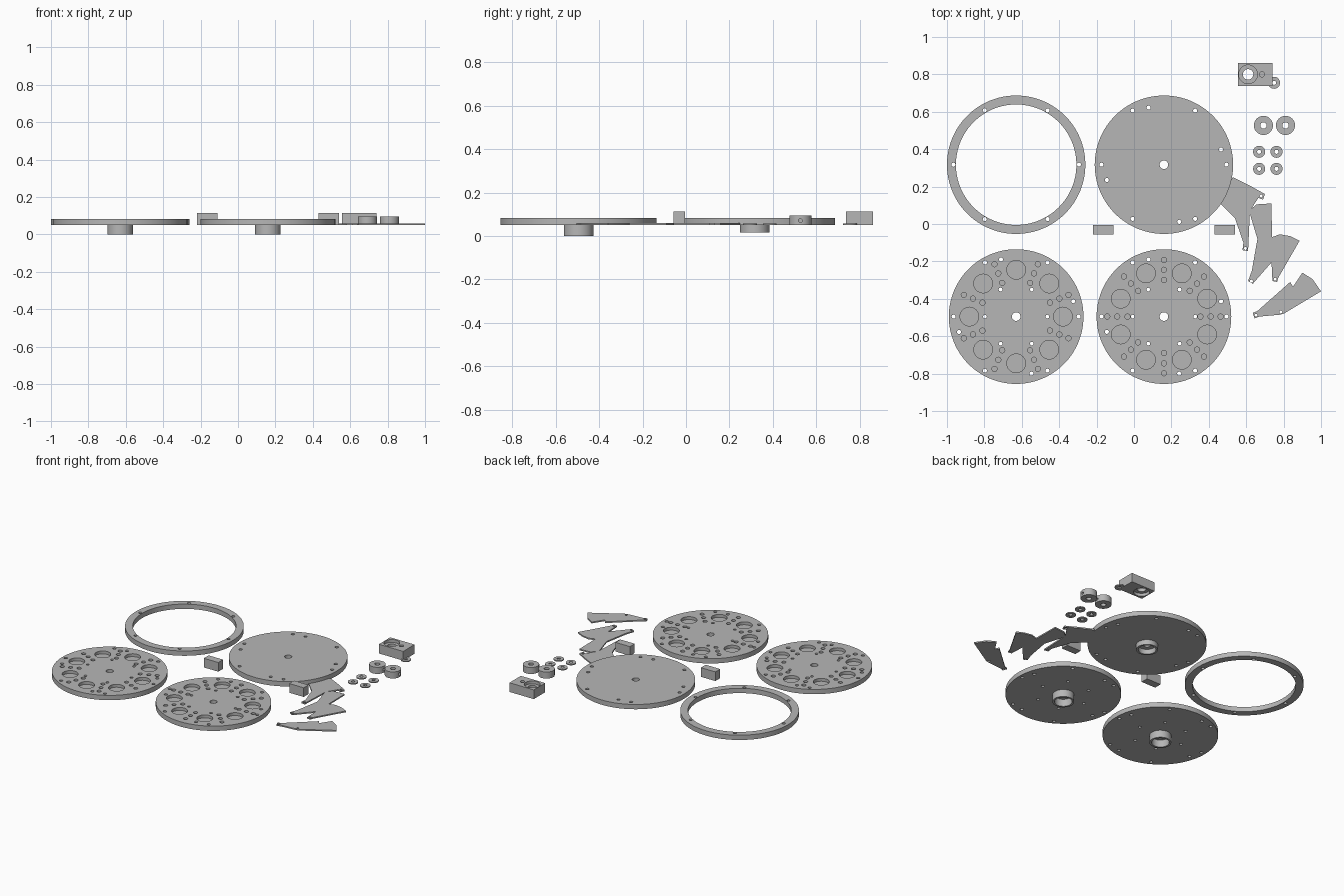
import bpy, bmesh
from math import radians, cos, sin
from mathutils import Matrix, Vector

cube = bpy.data.objects.get("Cube")
if cube:
    bpy.data.objects.remove(cube, do_unlink=True)

grey = bpy.data.materials.new("plain grey")
grey.use_nodes = True
grey.diffuse_color = (0.47, 0.47, 0.47, 1)
grey.node_tree.nodes["Principled BSDF"].inputs["Base Color"].default_value = grey.diffuse_color

BASE, TOP, FLOOR = 0.05, 0.083, 0.063
parts = []


def finish(name, bm):
    mesh = bpy.data.meshes.new(name)
    bmesh.ops.recalc_face_normals(bm, faces=bm.faces)
    bm.to_mesh(mesh)
    bm.free()
    mesh.materials.append(grey)
    ob = bpy.data.objects.new(name, mesh)
    bpy.context.collection.objects.link(ob)
    return ob


def add_cylinder(bm, x, y, r, z0, z1, sides):
    bmesh.ops.create_cone(bm, cap_ends=True, segments=sides, radius1=r, radius2=r, depth=z1 - z0,
                          matrix=Matrix.Translation((x, y, (z0 + z1) / 2)))


def cylinder(name, x, y, r, z0, z1, sides=96):
    bm = bmesh.new()
    add_cylinder(bm, x, y, r, z0, z1, sides)
    ob = finish(name, bm)
    parts.append(ob)
    return ob


def box(name, x0, x1, y0, y1, z0, z1):
    bm = bmesh.new()
    size = Vector((x1 - x0, y1 - y0, z1 - z0))
    mid = Vector((x0 + x1, y0 + y1, z0 + z1)) / 2
    bmesh.ops.create_cube(bm, size=1, matrix=Matrix.Translation(mid) @ Matrix.Diagonal(size).to_4x4())
    ob = finish(name, bm)
    parts.append(ob)
    return ob


def subtract(ob, cutter):
    mod = ob.modifiers.new("cut", "BOOLEAN")
    mod.operation, mod.solver, mod.object = "DIFFERENCE", "EXACT", cutter
    deps = bpy.context.evaluated_depsgraph_get()
    mesh = bpy.data.meshes.new_from_object(ob.evaluated_get(deps))
    ob.modifiers.clear()
    ob.data = mesh
    bpy.data.objects.remove(cutter, do_unlink=True)


def drill(ob, holes, z0=-1, z1=1):
    """Cut round holes (x, y, radius) between two heights."""
    bm = bmesh.new()
    for x, y, r in holes:
        sides = 128 if r > 0.2 else 32 if r > 0.02 else 16
        add_cylinder(bm, x, y, r, z0, z1, sides)
    subtract(ob, finish("cutter", bm))


def polar(cx, cy, radius, count, start, r):
    """Holes evenly spaced on a circle."""
    angles = [radians(start + 360 * i / count) for i in range(count)]
    return [(cx + radius * cos(a), cy + radius * sin(a), r) for a in angles]


def tube(name, x, y, r, bore, z0, z1):
    ob = cylinder(name, x, y, r, z0, z1, 48)
    drill(ob, [(x, y, bore)])
    return ob


def plate(name, points, holes):
    """Thin flat blade from an outline."""
    bm = bmesh.new()
    face = bm.faces.new([bm.verts.new((x, y, BASE)) for x, y in points])
    ext = bmesh.ops.extrude_face_region(bm, geom=[face], use_keep_orig=True)
    verts = [v for v in ext["geom"] if isinstance(v, bmesh.types.BMVert)]
    bmesh.ops.translate(bm, verts=verts, vec=(0, 0, 0.009))
    ob = finish(name, bm)
    parts.append(ob)
    drill(ob, [(x, y, 0.008) for x, y in holes])


# Clamp ring
ring = cylinder("clamp_ring", -0.63, 0.317, 0.37, BASE, TOP, 128)
drill(ring, [(-0.63, 0.317, 0.322)])
drill(ring, polar(-0.63, 0.317, 0.336, 6, 0, 0.011))


# Discs with bolt holes and a hollow hub underneath
def disc(name, x, y, r, hub_bottom, turn=None):
    ob = cylinder(name, x, y, r, BASE, TOP, 128)
    through = [(x, y, 0.023)] + polar(x, y, 0.334, 6, 0, 0.011) + polar(x, y, 0.316, 4, 15, 0.011)
    if turn is not None:
        through += polar(x, y, 0.167, 6, 0, 0.01)
        pockets = polar(x, y, 0.25, 8, turn, 0.05)
        for radius in (0.195, 0.25, 0.303):
            pockets += polar(x, y, radius, 8, turn + 22.5, 0.014)
        drill(ob, pockets, FLOOR, 1)
    drill(ob, through)
    tube(name + "_hub", x, y, 0.068, 0.055, hub_bottom, BASE)


disc("cover_disc", 0.16, 0.317, 0.37, 0.016)
disc("left_pocket_disc", 0.16, -0.495, 0.36, 0, 22.5)
disc("right_pocket_disc", -0.63, -0.495, 0.36, 0, 0)

# Small blocks
for side, x in (("right", -0.22), ("left", 0.43)):
    box(side + "_block", x, x + 0.11, -0.057, -0.005, BASE, 0.113)

# Mount block with counterbored shaft hole
mount = box("mount_block", 0.555, 0.74, 0.738, 0.862, BASE, 0.113)
drill(mount, [(0.61, 0.8, 0.05), (0.684, 0.8, 0.014)], 0.093, 1)
drill(mount, [(0.61, 0.8, 0.05)], -1, 0.07)
drill(mount, [(0.61, 0.8, 0.028)])

# Collars with a set screw hole, and washers
for i, x in enumerate((0.692, 0.81)):
    collar = tube(f"collar_{i + 1}", x, 0.527, 0.051, 0.017, BASE, 0.095)
    bm = bmesh.new()
    bmesh.ops.create_cone(bm, cap_ends=True, segments=16, radius1=0.009, radius2=0.009, depth=0.06,
                          matrix=Matrix.Translation((x + 0.035, 0.527, 0.071)) @ Matrix.Rotation(radians(90), 4, "Y"))
    subtract(collar, finish("cutter", bm))
spots = [(x, y) for x in (0.669, 0.762) for y in (0.295, 0.386)] + [(0.749, 0.755)]
for i, (x, y) in enumerate(spots):
    tube(f"washer_{i + 1}", x, y, 0.032, 0.011, BASE, 0.057)

# Shutter blades
plate("blade_1", [(0.43, 0.14), (0.53, 0.25), (0.62, 0.205), (0.7, 0.16), (0.69, 0.13), (0.665, 0.14),
                  (0.62, 0.07), (0.61, -0.145), (0.58, -0.14), (0.585, -0.1), (0.54, 0.03)],
      [(0.68, 0.15), (0.596, -0.13)])
plate("blade_2", [(0.615, 0.07), (0.655, 0.105), (0.735, 0.11), (0.74, -0.2), (0.635, -0.32),
                  (0.61, -0.305), (0.63, -0.25), (0.66, -0.08)], [(0.628, -0.305)])
plate("blade_3", [(0.71, -0.08), (0.78, -0.055), (0.835, -0.065), (0.885, -0.09), (0.77, -0.29),
                  (0.765, -0.31), (0.74, -0.305), (0.735, -0.2)], [(0.755, -0.295)])
plate("blade_4", [(0.635, -0.475), (0.66, -0.465), (0.835, -0.31), (0.85, -0.335), (0.9, -0.26),
                  (0.955, -0.295), (1.0, -0.36), (0.8, -0.48), (0.78, -0.485), (0.67, -0.495), (0.645, -0.505)],
      [(0.652, -0.488), (0.785, -0.471)])

# Smooth the round walls, keep the rims sharp
bpy.ops.object.select_all(action="DESELECT")
for ob in parts:
    ob.select_set(True)
bpy.context.view_layer.objects.active = parts[0]
bpy.ops.object.shade_smooth_by_angle(angle=radians(30))
